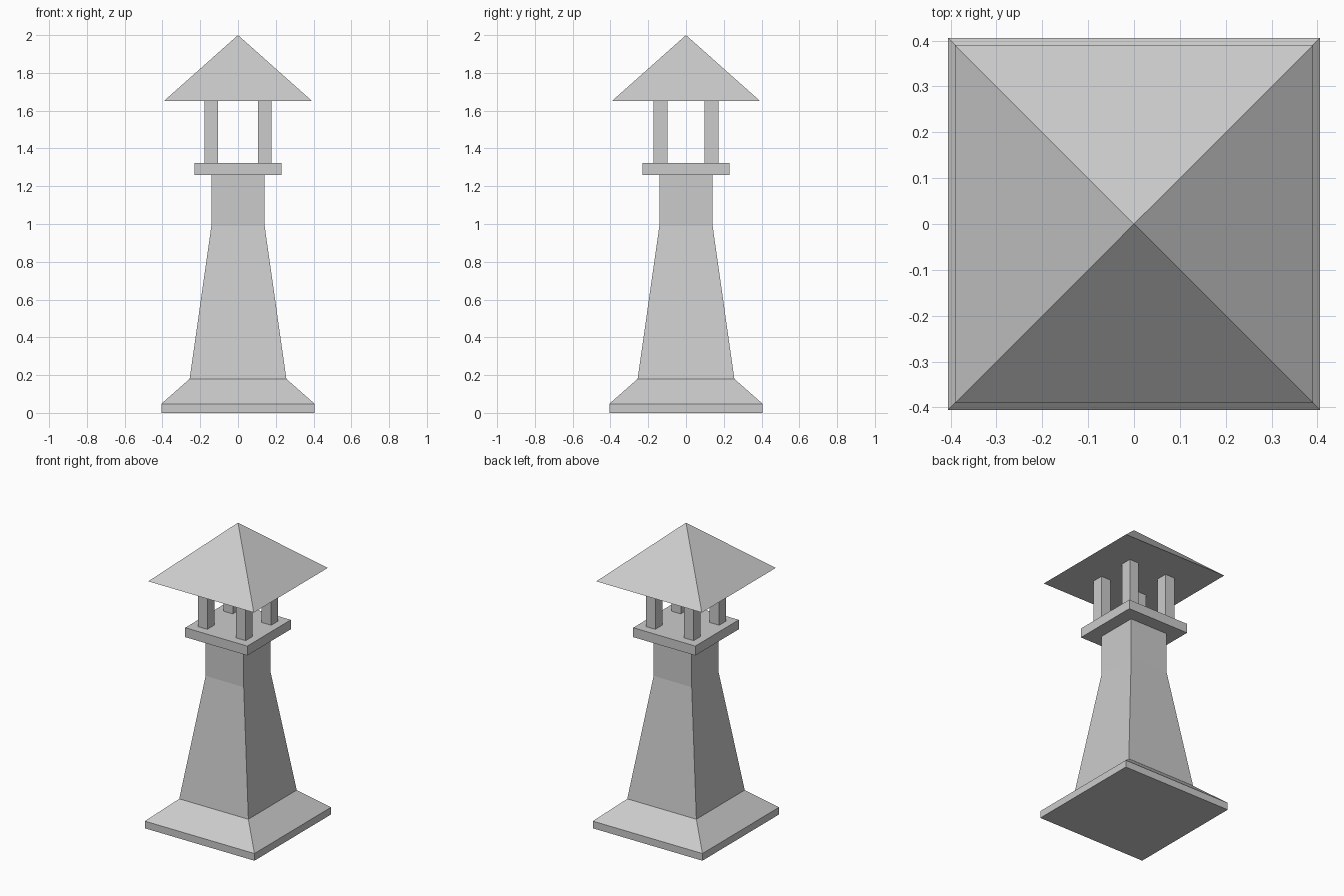
import bpy, bmesh

if "Cube" in bpy.data.objects:
    bpy.data.objects.remove(bpy.data.objects["Cube"])


def square_loft(name, sections, cx=0, cy=0):
    """Closed solid through square sections (half_x, half_y, z); zero half-size = apex."""
    bm = bmesh.new()
    rings = []
    for hx, hy, z in sections:
        if hx == 0:
            rings.append([bm.verts.new((cx, cy, z))])
        else:
            rings.append([bm.verts.new((cx + sx * hx, cy + sy * hy, z))
                          for sx, sy in ((-1, -1), (1, -1), (1, 1), (-1, 1))])
    for a, b in zip(rings, rings[1:]):
        for i in range(4):
            j = (i + 1) % 4
            if len(b) == 1:
                bm.faces.new((a[i], a[j], b[0]))
            else:
                bm.faces.new((a[i], a[j], b[j], b[i]))
    bm.faces.new(rings[0][::-1])
    if len(rings[-1]) == 4:
        bm.faces.new(rings[-1])
    mesh = bpy.data.meshes.new(name)
    bm.to_mesh(mesh)
    bm.free()
    obj = bpy.data.objects.new(name, mesh)
    bpy.context.collection.objects.link(obj)
    return obj


# Plinth with sloped top
square_loft("base", [(0.406, 0.406, 0), (0.406, 0.406, 0.048), (0.256, 0.256, 0.18)])

# Tapered tower with straight neck
square_loft("tower", [(0.256, 0.256, 0.18), (0.141, 0.141, 0.99), (0.141, 0.141, 1.26)])

# Platform slab
square_loft("platform", [(0.23, 0.23, 1.26), (0.23, 0.23, 1.323)])

# Four corner posts
for side, sx in (("left", -1), ("right", 1)):
    for end, sy in (("front", -1), ("back", 1)):
        square_loft(f"post_{end}_{side}", [(0.035, 0.037, 1.323), (0.035, 0.037, 1.652)],
                    sx * 0.142, sy * 0.135)

# Pyramid roof
square_loft("roof", [(0.391, 0.391, 1.652), (0, 0, 2.0)])
